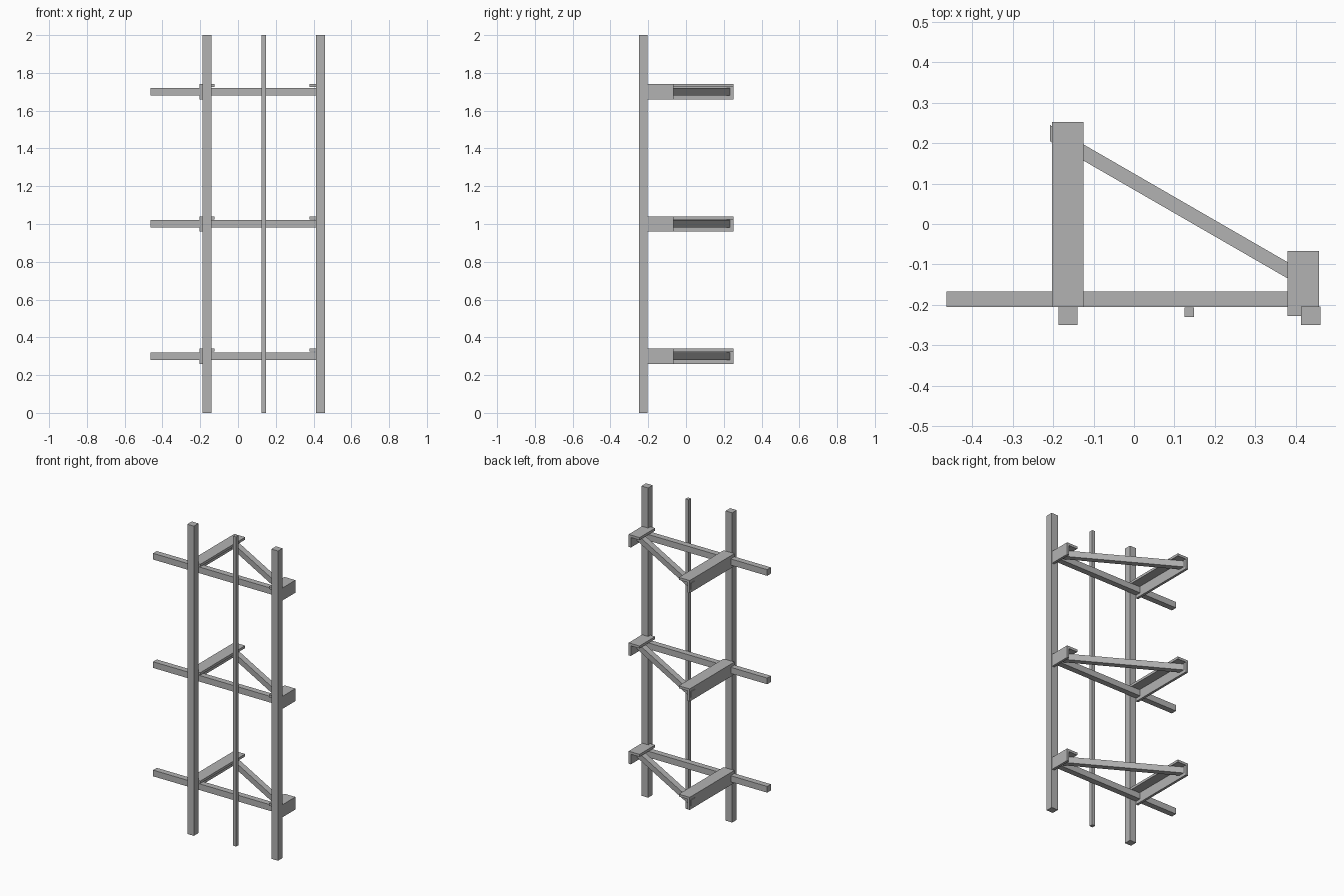
import bpy, bmesh

cube = bpy.data.objects.get("Cube")
if cube:
    bpy.data.objects.remove(cube, do_unlink=True)

grey = bpy.data.materials.new("steel grey")
grey.use_nodes = True
grey.diffuse_color = (0.45, 0.45, 0.45, 1)
grey.node_tree.nodes["Principled BSDF"].inputs["Base Color"].default_value = (0.45, 0.45, 0.45, 1)


def prism(name, outline, direction):
    """Extrude a planar outline into a solid part."""
    bm = bmesh.new()
    face = bm.faces.new([bm.verts.new(p) for p in outline])
    top = bmesh.ops.extrude_face_region(bm, geom=[face])["geom"]
    moved = [v for v in top if isinstance(v, bmesh.types.BMVert)]
    bmesh.ops.translate(bm, verts=moved, vec=direction)
    bmesh.ops.recalc_face_normals(bm, faces=bm.faces)
    mesh = bpy.data.meshes.new(name)
    bm.to_mesh(mesh)
    bm.free()
    mesh.materials.append(grey)
    obj = bpy.data.objects.new(name, mesh)
    bpy.context.collection.objects.link(obj)


def box(name, x0, x1, y0, y1, z0, z1):
    prism(name, [(x0, y0, z0), (x1, y0, z0), (x1, y1, z0), (x0, y1, z0)], (0, 0, z1 - z0))


def angle_bar(name, outer, inner, y0, y1, z):
    """L section: a flat top flange and a leg hanging from its outer edge."""
    t = 0.016
    web = outer + (t if inner > outer else -t)
    low, high = z - 0.04, z + 0.041
    profile = [(outer, low), (web, low), (web, high - t),
               (inner, high - t), (inner, high), (outer, high)]
    prism(name, [(x, y0, h) for x, h in profile], (0, y1 - y0, 0))


# Uprights
box("right_post", -0.187, -0.14, -0.25, -0.204, 0, 2)
box("left_post", 0.413, 0.461, -0.25, -0.204, 0, 2)
box("thin_rod", 0.125, 0.148, -0.23, -0.206, 0, 2)

# Three identical bracket frames
for level, z in (("lower", 0.3), ("middle", 1.0), ("upper", 1.7)):
    box(level + "_rail", -0.463, 0.443, -0.205, -0.167, z - 0.019, z + 0.021)
    angle_bar(level + "_long_arm", -0.203, -0.125, -0.205, 0.252, z)
    angle_bar(level + "_short_arm", 0.457, 0.379, -0.227, -0.067, z)
    # Diagonal brace, ends cut parallel to the arms
    ends = [(-0.207, 0.204), (0.443, -0.171), (0.443, -0.131), (-0.207, 0.244)]
    prism(level + "_brace", [(x, y, z - 0.019) for x, y in ends], (0, 0, 0.04))
